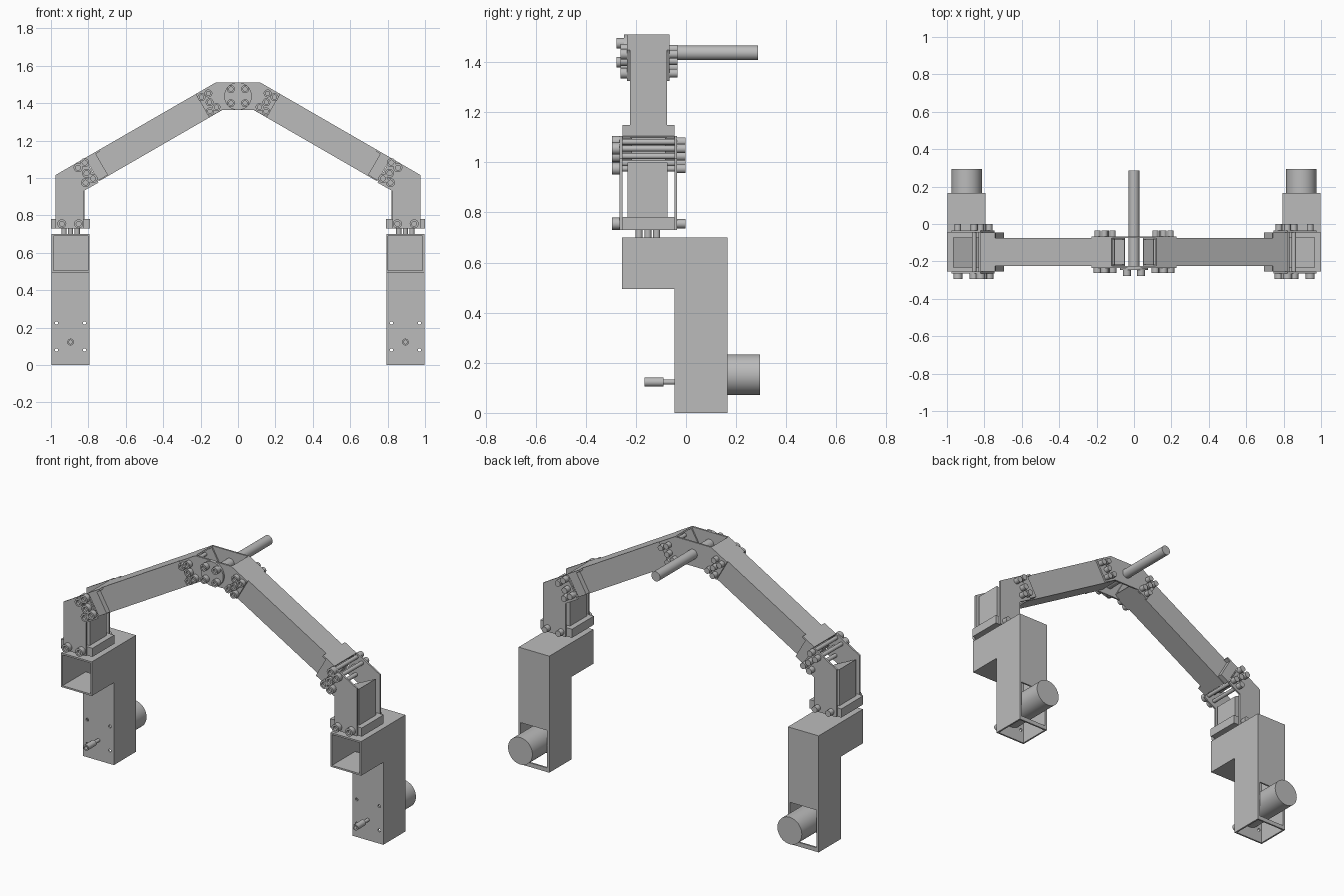
import bpy, bmesh, math
from mathutils import Matrix, Vector

cube = bpy.data.objects.get("Cube")
if cube:
    bpy.data.objects.remove(cube, do_unlink=True)

grey = bpy.data.materials.new("plain_grey")
grey.use_nodes = True
grey.diffuse_color = (0.5, 0.5, 0.5, 1)
grey.node_tree.nodes["Principled BSDF"].inputs["Base Color"].default_value = (0.5, 0.5, 0.5, 1)


def prism(bm, pts, a, b, axis="y"):
    """Extrude a 2D outline between a and b: (x, z) along y, or (y, z) along x."""
    place = (lambda p, t: (p[0], t, p[1])) if axis == "y" else (lambda p, t: (t, p[0], p[1]))
    face = bm.faces.new([bm.verts.new(place(p, a)) for p in pts])
    side = bmesh.ops.extrude_face_region(bm, geom=[face])
    move = Vector((0, b - a, 0) if axis == "y" else (b - a, 0, 0))
    bmesh.ops.translate(bm, vec=move, verts=[v for v in side["geom"] if isinstance(v, bmesh.types.BMVert)])


def block(bm, x, y, z):
    prism(bm, [(x[0], z[0]), (x[1], z[0]), (x[1], z[1]), (x[0], z[1])], *y)


def rod(bm, x, z, y0, y1, r, n=24, socket=0):
    """Cylinder along y, with an optional recessed socket in its y0 end."""
    turn = Matrix.Translation((x, (y0 + y1) / 2, z)) @ Matrix.Rotation(math.pi / 2, 4, "X")
    verts = bmesh.ops.create_cone(bm, cap_ends=True, segments=n, radius1=r, radius2=r,
                                  depth=abs(y1 - y0), matrix=turn)["verts"]
    if socket:
        cap = next(f for f in {f for v in verts for f in v.link_faces}
                   if len(f.verts) == n and abs(f.calc_center_median().y - y0) < 1e-4)
        bmesh.ops.inset_region(bm, faces=[cap], thickness=r * 0.45)
        hole = bmesh.ops.extrude_discrete_faces(bm, faces=[cap])["faces"][0]
        bmesh.ops.translate(bm, verts=hole.verts, vec=(0, math.copysign(socket, y1 - y0), 0))


def finish(bm, name, side=1, smooth=False):
    """Turn the bmesh into an object; side -1 mirrors it across x."""
    bmesh.ops.scale(bm, vec=(side, 1, 1), verts=bm.verts)
    bmesh.ops.recalc_face_normals(bm, faces=bm.faces)
    mesh = bpy.data.meshes.new(name)
    bm.to_mesh(mesh)
    bm.free()
    mesh.materials.append(grey)
    ob = bpy.data.objects.new(name, mesh)
    bpy.context.collection.objects.link(ob)
    bpy.ops.object.select_all(action="DESELECT")
    ob.select_set(True)
    bpy.context.view_layer.objects.active = ob
    if smooth:
        bpy.ops.object.shade_smooth_by_angle(angle=math.radians(35))
    return ob


def cut(ob, cutter):
    cutter.hide_render = True
    mod = ob.modifiers.new("cut", "BOOLEAN")
    mod.object, mod.solver = cutter, "EXACT"
    bpy.context.view_layer.objects.active = ob
    bpy.ops.object.modifier_apply(modifier="cut")
    bpy.data.objects.remove(cutter, do_unlink=True)


LEG_X, WALL = 0.895, 0.01
X0, X1 = 0.793, 0.997
Y_FRONT, Y_MID, Y_BACK = -0.255, -0.045, 0.165
Z_ARM, Z_TOP = 0.495, 0.70
SLOPE = Vector((math.cos(math.pi / 6), -0.5))
DOWN = Vector((-0.5, -math.cos(math.pi / 6)))
RIDGE = Vector((0.12, 1.51))


def on_beam(along, depth):
    return tuple(RIDGE + SLOPE * along + DOWN * depth)


def beam_slab(a, b, d0, d1):
    return [on_beam(a, d0), on_beam(b, d0), on_beam(b, d1), on_beam(a, d1)]


ELBOW_BOLTS = [(0.855, 1.055), (0.82, 1.082), (0.81, 1.025), (0.815, 0.975), (0.775, 0.997)]
CROWN_BOLTS = [(0.195, 1.432), (0.158, 1.452), (0.152, 1.405), (0.15, 1.356), (0.115, 1.379)]

for side, word in ((1, "left"), (-1, "right")):
    # Hollow leg, open at the foot and at the front of its arm
    bm = bmesh.new()
    outline = [(Y_MID, 0), (Y_BACK, 0), (Y_BACK, Z_TOP), (Y_FRONT, Z_TOP), (Y_FRONT, Z_ARM), (Y_MID, Z_ARM)]
    prism(bm, outline, X0, X0 + WALL, "x")
    prism(bm, outline, X1 - WALL, X1, "x")
    inner = (X0 + WALL, X1 - WALL)
    block(bm, inner, (Y_FRONT, Y_BACK), (Z_TOP - WALL, Z_TOP))
    block(bm, inner, (Y_FRONT, Y_MID + WALL), (Z_ARM, Z_ARM + WALL))
    finish(bm, word + "_leg_shell", side)

    # Front wall with mounting holes
    bm = bmesh.new()
    block(bm, inner, (Y_MID, Y_MID + WALL), (0, Z_ARM))
    front = finish(bm, word + "_leg_front_wall", side)
    bm = bmesh.new()
    for dx in (-0.075, 0.075):
        for z in (0.08, 0.225):
            rod(bm, LEG_X + dx, z, Y_MID - 0.02, Y_MID + 0.03, 0.009, 12)
    cut(front, finish(bm, "hole_cutter", side))

    # Back wall with the motor opening
    bm = bmesh.new()
    block(bm, inner, (Y_BACK - WALL, Y_BACK), (0, Z_TOP - WALL))
    back = finish(bm, word + "_leg_back_wall", side)
    bm = bmesh.new()
    block(bm, (X0 + 0.014, X1 - 0.014), (Y_BACK - 0.05, Y_BACK + 0.05), (0.025, 0.25))
    cut(back, finish(bm, "opening_cutter", side))

    # Motor, shaft and coupling
    bm = bmesh.new()
    rod(bm, LEG_X, 0.153, Y_MID + WALL, 0.295, 0.081, 48)
    finish(bm, word + "_motor", side, True)
    bm = bmesh.new()
    rod(bm, LEG_X, 0.123, -0.1, Y_MID + 0.02, 0.01, 16)
    rod(bm, LEG_X, 0.123, -0.165, -0.09, 0.018, 24, 0.025)
    finish(bm, word + "_shaft_coupling", side, True)

    # Tray above the leg and the small screws below it
    bm = bmesh.new()
    block(bm, (0.79, 1.0), (-0.254, -0.046), (0.73, 0.782))
    finish(bm, word + "_tray", side)
    bm = bmesh.new()
    for dx, dy in ((0.035, 0), (-0.035, 0), (0, 0.035), (0, -0.035)):
        bmesh.ops.create_cone(bm, cap_ends=True, segments=16, radius1=0.014, radius2=0.014, depth=0.034,
                              matrix=Matrix.Translation((LEG_X + dx, -0.152 + dy, 0.715)))
    finish(bm, word + "_tray_screws", side, True)

    # Upright post between the elbow plates
    bm = bmesh.new()
    prism(bm, [(0.822, 0.78), (0.968, 0.78), (0.968, 1.0), (0.822, 0.93)], -0.233, -0.073)
    finish(bm, word + "_upright_post", side)

    # Elbow bracket: two plates, a sloping web and spacers
    bm = bmesh.new()
    plate = [(0.975, 0.73), (0.975, 1.016), (0.82, 1.106), (0.745, 0.976), (0.826, 0.93), (0.826, 0.73)]
    prism(bm, plate, -0.265, -0.254)
    prism(bm, plate, -0.046, -0.035)
    prism(bm, beam_slab(0.72, 0.808, 0, WALL), -0.254, -0.046)
    for y0, y1 in ((-0.254, -0.224), (-0.076, -0.046)):
        prism(bm, beam_slab(0.745, 0.805, 0.01, 0.14), y0, y1)
    finish(bm, word + "_elbow_bracket", side)

    # Hollow sloping beam
    bm = bmesh.new()
    for y0, y1 in ((-0.224, -0.216), (-0.084, -0.076)):
        prism(bm, beam_slab(0, 0.8, 0, 0.145), y0, y1)
    for depth in (0, 0.137):
        prism(bm, beam_slab(0, 0.8, depth, depth + 0.008), -0.216, -0.084)
    finish(bm, word + "_beam", side)

    # Through bolts with heads in front and nuts behind
    bm = bmesh.new()
    for x, z in ELBOW_BOLTS + [(LEG_X - 0.043, 0.755), (LEG_X + 0.047, 0.755)]:
        rod(bm, x, z, -0.295, -0.265, 0.024, 20, 0.015)
        rod(bm, x, z, -0.265, -0.035, 0.012, 12)
        rod(bm, x, z, -0.001, -0.035, 0.018, 20)
    for x, z in CROWN_BOLTS:
        rod(bm, x, z, -0.262, -0.235, 0.021, 20, 0.013)
        rod(bm, x, z, -0.235, -0.066, 0.011, 12)
        rod(bm, x, z, -0.034, -0.066, 0.017, 20)
    finish(bm, word + "_bolts", side, True)

# Crown plates joining both beams
bm = bmesh.new()
half = [(0.12, 1.51), (0.226, 1.449), (0.154, 1.324), (0.085, 1.364)]
crown = half + [(-x, z) for x, z in reversed(half)]
prism(bm, crown, -0.235, -0.224)
prism(bm, crown, -0.076, -0.066)
finish(bm, "crown_plates")

# Round flange, its bolts and the rear rod
bm = bmesh.new()
rod(bm, 0, 1.437, -0.247, -0.235, 0.074, 48)
finish(bm, "crown_flange", smooth=True)
bm = bmesh.new()
for x in (-0.038, 0.038):
    for z in (1.4, 1.475):
        rod(bm, x, z, -0.277, -0.247, 0.021, 20, 0.013)
finish(bm, "flange_bolts", smooth=True)
bm = bmesh.new()
rod(bm, 0, 1.437, -0.235, 0.287, 0.029, 32)
finish(bm, "rear_rod", smooth=True)
